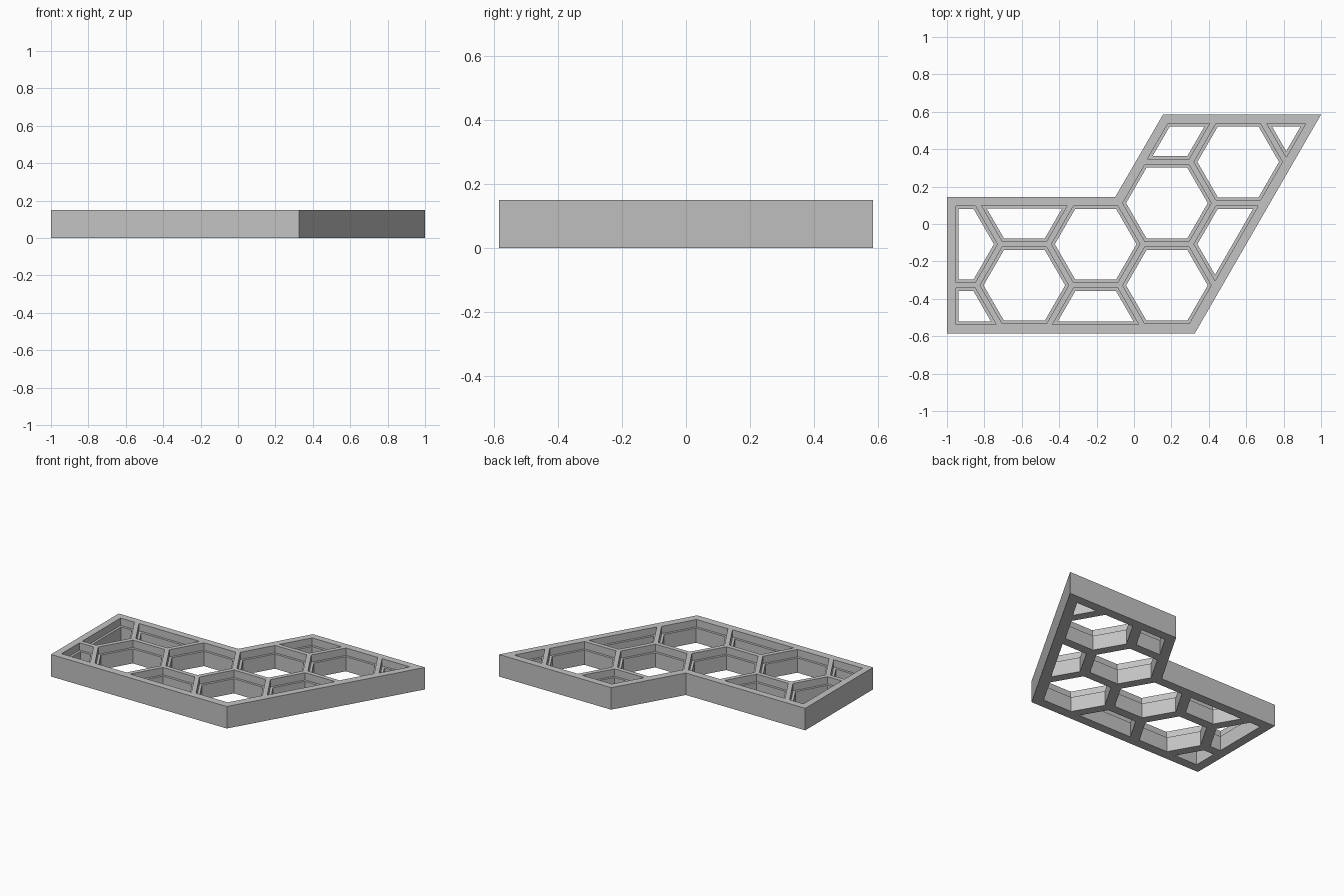
import bpy
import bmesh
import math
from mathutils import Vector

if "Cube" in bpy.data.objects:
    bpy.data.objects.remove(bpy.data.objects["Cube"])

HEIGHT = 0.15
LEDGE_Z = 0.10
PITCH = 0.44
COLUMN = PITCH * math.cos(math.radians(30))
ORIGIN = Vector((0.176, 0.112))
OUTLINE = [Vector(p) for p in ((-1, -0.585), (0.325, -0.585), (1, 0.585),
                               (0.155, 0.585), (-0.1, 0.145), (-1, 0.145))]


def clip(poly, point, normal):
    """Keep the part of a convex polygon on the side the normal points to."""
    kept = []
    for a, b in zip(poly, poly[1:] + poly[:1]):
        da, db = (a - point).dot(normal), (b - point).dot(normal)
        if da >= 0:
            kept.append(a)
        if da * db < 0:
            kept.append(a.lerp(b, da / (da - db)))
    return kept


def cell(centre, apothem, border):
    """Hexagon trimmed to the space inside the border frame."""
    radius = apothem / math.cos(math.radians(30))
    poly = [centre + radius * Vector((math.cos(k * math.pi / 3), math.sin(k * math.pi / 3)))
            for k in range(6)]
    for k, a in enumerate(OUTLINE):
        # The two sides of the notch each trim only their own wing
        if (k == 3 and centre.x < 0) or (k == 4 and centre.x > 0):
            continue
        b = OUTLINE[(k + 1) % len(OUTLINE)]
        along = (b - a).normalized()
        inward = Vector((-along.y, along.x))
        poly = clip(poly, a + inward * border, inward)
    return poly


def prisms(name, polys, z0, z1):
    """One object made of upright prisms."""
    bm = bmesh.new()
    for poly in polys:
        face = bm.faces.new([bm.verts.new((p.x, p.y, z0)) for p in poly])
        side = bmesh.ops.extrude_face_region(bm, geom=[face], use_keep_orig=True)
        top = [v for v in side["geom"] if isinstance(v, bmesh.types.BMVert)]
        bmesh.ops.translate(bm, verts=top, vec=(0, 0, z1 - z0))
    bmesh.ops.recalc_face_normals(bm, faces=bm.faces)
    mesh = bpy.data.meshes.new(name)
    bm.to_mesh(mesh)
    bm.free()
    obj = bpy.data.objects.new(name, mesh)
    bpy.context.collection.objects.link(obj)
    return obj


def cells(apothem, border):
    """All honeycomb openings that fall within the frame."""
    found = []
    for i in range(-3, 3):
        for j in range(-3, 4):
            centre = ORIGIN + Vector((i * COLUMN, (j + (i % 2) / 2) * PITCH))
            poly = cell(centre, apothem, border)
            if len(poly) > 2:
                found.append(poly)
    return found


# Solid slab
tray = prisms("honeycomb_frame", [OUTLINE], 0, HEIGHT)

# Wide recess at the top, then narrower openings right through
cutters = [prisms("recess_cutter", cells(0.205, 0.047), LEDGE_Z, HEIGHT + 0.1),
           prisms("opening_cutter", cells(0.189, 0.063), -0.1, HEIGHT + 0.1)]
bpy.context.view_layer.objects.active = tray
for cutter in cutters:
    cutter.hide_render = True
    mod = tray.modifiers.new(cutter.name, "BOOLEAN")
    mod.operation = "DIFFERENCE"
    mod.solver = "EXACT"
    mod.object = cutter
    bpy.ops.object.modifier_apply(modifier=mod.name)
    bpy.data.objects.remove(cutter)

# Plain grey
grey = bpy.data.materials.new("light_grey")
grey.use_nodes = True
grey.diffuse_color = (0.55, 0.55, 0.55, 1)
grey.node_tree.nodes["Principled BSDF"].inputs["Base Color"].default_value = grey.diffuse_color
tray.data.materials.clear()
tray.data.materials.append(grey)
for face in tray.data.polygons:
    face.material_index = 0
